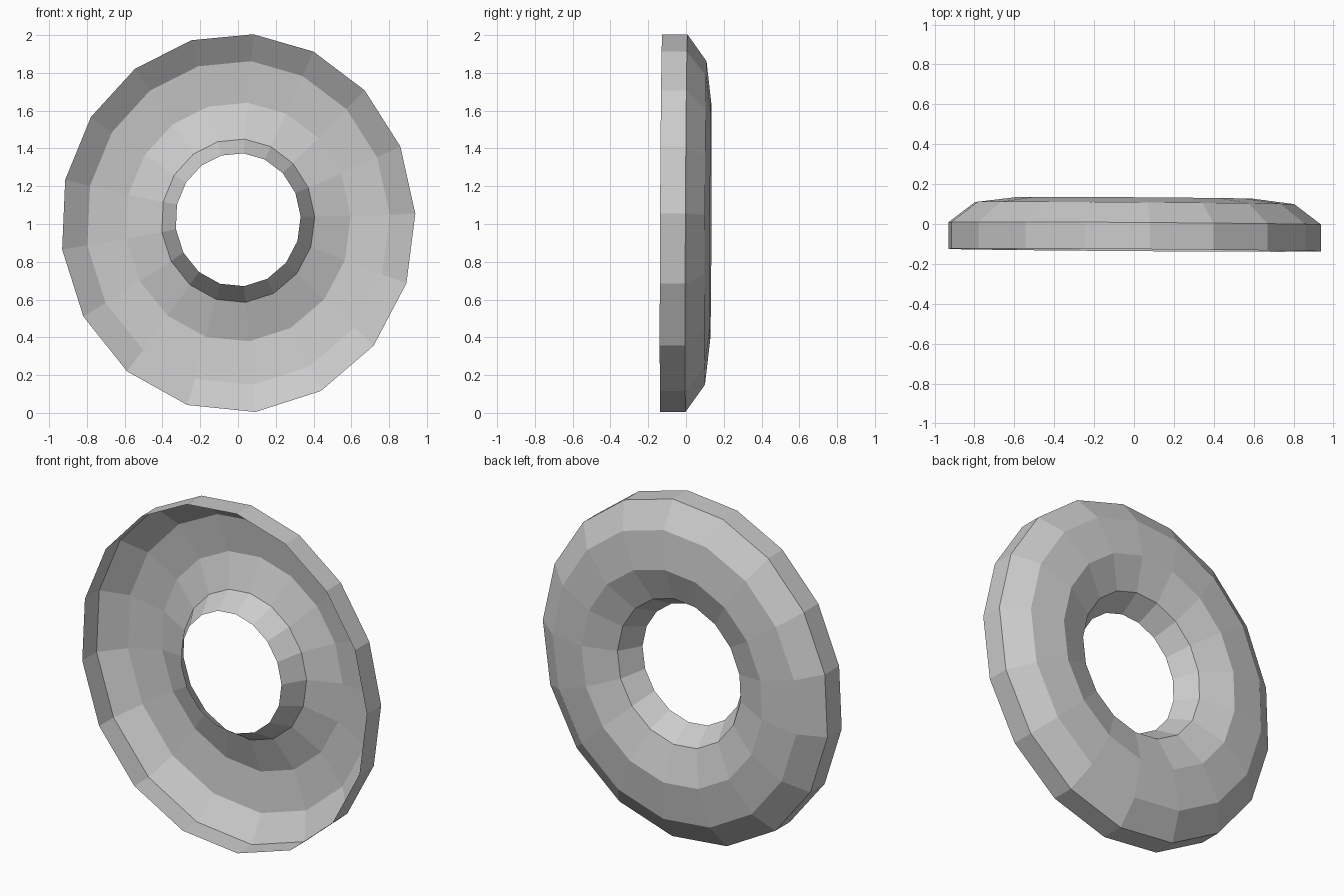
import bpy, bmesh
from math import sin, cos, radians, tau

if "Cube" in bpy.data.objects:
    bpy.data.objects.remove(bpy.data.objects["Cube"])

SIDES = 17
# ring profile: half width, half height, centre height, depth (front rim to hole edge)
PROFILE = [
    (0.94, 1.004, 1.004, -0.131),
    (0.94, 1.004, 1.004, 0.003),
    (0.805, 0.86, 1.005, 0.105),
    (0.597, 0.634, 1.010, 0.131),
    (0.407, 0.434, 1.017, 0.063),
    (0.332, 0.353, 1.022, -0.065),
]

bm = bmesh.new()
rings = []
for rx, rz, cz, depth in PROFILE:
    ring = []
    for k in range(SIDES):
        # slightly uneven spacing round the ring
        a = radians(5.2) + tau * k / SIDES
        a -= radians(2.8) * sin(a)
        x, z = rx * sin(a), rz * cos(a)
        # slight tilt of the whole ring
        y = depth - 0.007 * x + 0.005 * z
        ring.append(bm.verts.new((x, y, cz + z)))
    rings.append(ring)

# open-fronted shell, faces pointing out to the back
for r0, r1 in zip(rings, rings[1:]):
    for k in range(SIDES):
        n = (k + 1) % SIDES
        bm.faces.new((r0[k], r1[k], r1[n], r0[n]))
bm.normal_update()
if sum(f.normal.y for f in bm.faces) < 0:
    bmesh.ops.reverse_faces(bm, faces=bm.faces[:])

mesh = bpy.data.meshes.new("ring_shell")
bm.to_mesh(mesh)
bm.free()
bpy.context.collection.objects.link(bpy.data.objects.new("ring_shell", mesh))
